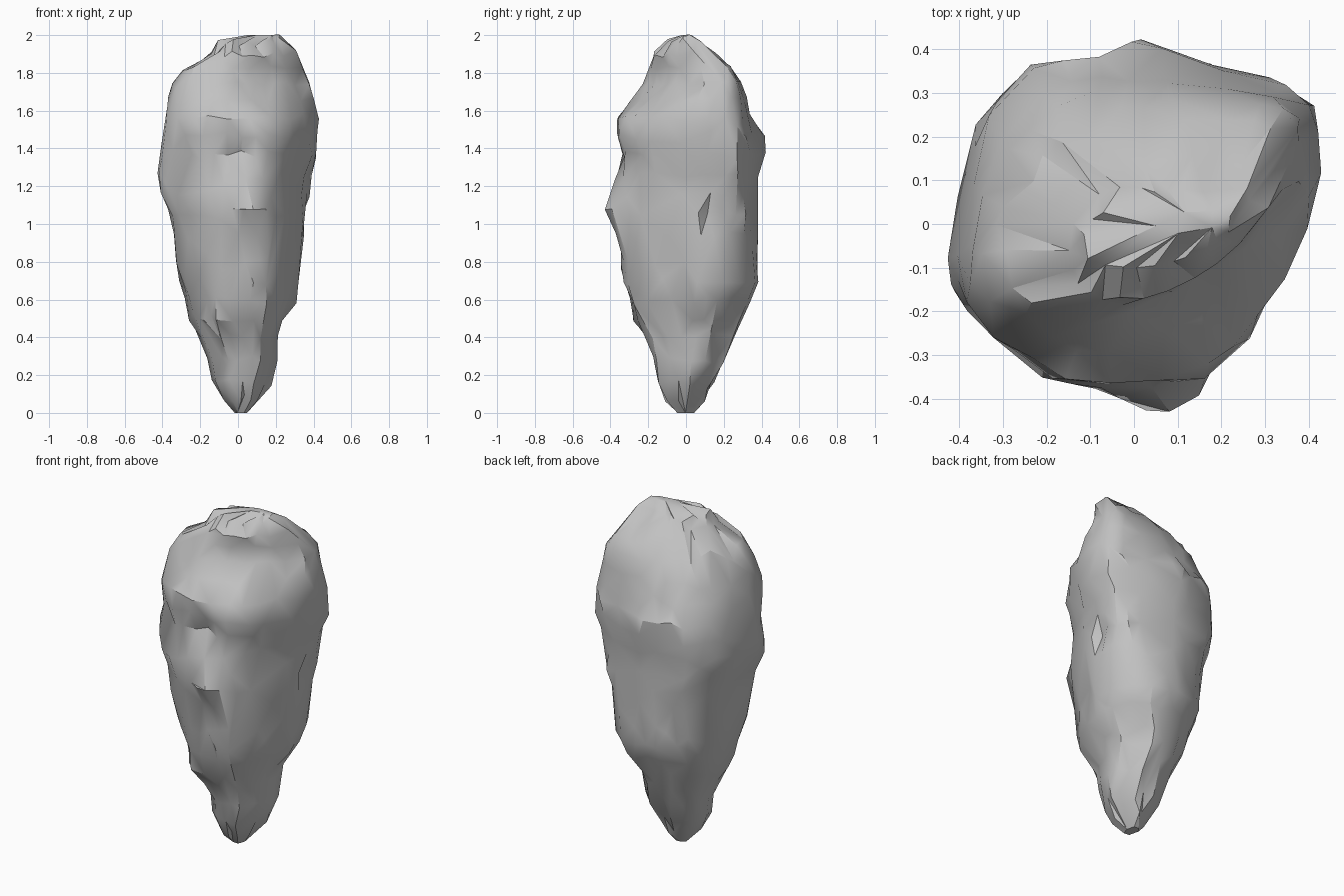
import bpy
import bmesh
import math
import random
from mathutils import Vector

random.seed(7)

cube = bpy.data.objects.get("Cube")
if cube:
    bpy.data.objects.remove(cube, do_unlink=True)

SIDES = 36

# Plan outlines, counter-clockwise from the right, for three parts of the stone
foot_outline = [(.33, .05), (.3, .17), (.12, .37), (-.1, .36), (-.29, .22), (-.36, 0),
                (-.32, -.18), (-.16, -.37), (.14, -.37), (.25, -.2)]
belly_outline = [(.38, 0), (.42, .22), (.38, .31), (.28, .35), (.05, .4), (-.13, .38),
                 (-.23, .36), (-.36, .24), (-.39, .05), (-.43, -.13), (-.36, -.22),
                 (-.2, -.35), (-.1, -.39), (.08, -.4), (.15, -.37), (.26, -.26)]
crown_outline = [(.36, .1), (.36, .2), (.32, .26), (.1, .27), (-.1, .25), (-.21, .17),
                 (-.31, .05), (-.33, -.06), (-.31, -.14), (-.25, -.19), (-.07, -.21),
                 (.07, -.16), (.25, -.04)]

# Height, left and right limits, front and back limits
levels = [(0, -.02, .05, -.05, .05), (.08, -.08, .12, -.11, .1),
          (.17, -.14, .18, -.15, .15), (.28, -.16, .21, -.17, .2),
          (.4, -.21, .21, -.21, .25), (.5, -.26, .24, -.28, .29),
          (.6, -.28, .31, -.3, .34), (.7, -.31, .32, -.33, .38),
          (.8, -.33, .33, -.35, .38), (.94, -.34, .35, -.38, .38),
          (1.06, -.37, .37, -.4, .38), (1.16, -.41, .38, -.39, .38),
          (1.26, -.43, .39, -.37, .38), (1.37, -.41, .42, -.36, .38),
          (1.47, -.4, .42, -.39, .38), (1.56, -.39, .43, -.37, .34),
          (1.66, -.37, .4, -.29, .32), (1.75, -.35, .38, -.23, .29),
          (1.82, -.3, .35, -.2, .24), (1.9, -.15, .31, -.17, .15),
          (1.96, -.12, .27, -.1, .08), (2, .05, .23, -.02, .03)]

# Centre, radius and push of each dent (negative) or lump (positive)
features = [((.01, -.37, .91), .08, -.05), ((.02, -.36, 1.42), .1, -.06),
            ((-.12, -.19, .3), .07, -.04), ((.08, -.31, .55), .07, -.03),
            ((.06, -.22, 1.72), .09, -.03), ((.08, -.4, 1.06), .1, .04),
            ((.35, .16, 1.04), .06, -.06), ((-.2, .34, 1.42), .1, .03),
            ((.02, .39, 1.42), .1, .05), ((-.1, .2, 1.82), .09, -.05),
            ((-.3, 0, 1.8), .07, -.03)]


def resample(points, count):
    """Spread points evenly along a closed outline."""
    points = [Vector(p) for p in points]
    edges = list(zip(points, points[1:] + points[:1]))
    total = sum((b - a).length for a, b in edges)
    result = []
    for i in range(count):
        left = total * i / count
        for a, b in edges:
            length = (b - a).length
            if left <= length:
                result.append(a.lerp(b, left / length))
                break
            left -= length
    return result


def blend(first, second, z, start, end):
    """Change gradually from one plan to another between two heights."""
    share = min(1, max(0, (z - start) / (end - start)))
    return [a.lerp(b, share) for a, b in zip(first, second)]


def fit(values, low, high):
    """Stretch values so they exactly span the given limits."""
    smallest, largest = min(values), max(values)
    scale = (high - low) / (largest - smallest)
    return [low + (v - smallest) * scale for v in values]


def make_ring(bm, plan, level):
    """Add one slightly roughened cross-section of the stone."""
    z, left, right, front, back = level
    rough = [p * random.uniform(.975, 1.015) for p in plan]
    xs = fit([p.x for p in rough], left, right)
    ys = fit([p.y for p in rough], front, back)
    wobble = min(z, 2 - z, .02)
    return [bm.verts.new((x, y, z + random.uniform(-wobble, wobble)))
            for x, y in zip(xs, ys)]


# Loft the cross-sections and close both ends
bm = bmesh.new()
foot, belly, crown = [resample(outline, SIDES)
                      for outline in (foot_outline, belly_outline, crown_outline)]
rings = []
for level in levels:
    lower_plan = blend(foot, belly, level[0], .5, 1.1)
    plan = blend(lower_plan, crown, level[0], 1.45, 1.75)
    rings.append(make_ring(bm, plan, level))
for lower, upper in zip(rings, rings[1:]):
    for i in range(SIDES):
        j = (i + 1) % SIDES
        bm.faces.new((lower[i], lower[j], upper[j], upper[i]))
bm.faces.new(reversed(rings[0]))
bm.faces.new(rings[-1])

# Push in the hollows and pull out the lumps
for centre, radius, push in features:
    centre = Vector(centre)
    axis = Vector((centre.x, centre.y, max(0, centre.z - 1.6) * 2)).normalized()
    for v in bm.verts:
        reach = (v.co - centre).length / radius
        v.co += axis * push * math.exp(-reach * reach)

# Break the surface into irregular chipped facets
bmesh.ops.remove_doubles(bm, verts=bm.verts, dist=.025)
bmesh.ops.triangulate(bm, faces=bm.faces, quad_method='SHORT_EDGE')
bmesh.ops.recalc_face_normals(bm, faces=bm.faces)
mesh = bpy.data.meshes.new("boulder")
bm.to_mesh(mesh)
bm.free()
boulder = bpy.data.objects.new("boulder", mesh)
bpy.context.collection.objects.link(boulder)

# Plain grey stone
stone = bpy.data.materials.new("grey stone")
stone.use_nodes = True
colour = (.54, .54, .54, 1)
stone.diffuse_color = colour
stone.node_tree.nodes["Principled BSDF"].inputs["Base Color"].default_value = colour
mesh.materials.append(stone)

# Reduce to fewer, larger facets
chips = boulder.modifiers.new("chips", 'DECIMATE')
chips.ratio = .5

bpy.ops.object.select_all(action='DESELECT')
boulder.select_set(True)
bpy.context.view_layer.objects.active = boulder
bpy.ops.object.modifier_apply(modifier="chips")
bpy.ops.object.shade_smooth_by_angle(angle=math.radians(35))
